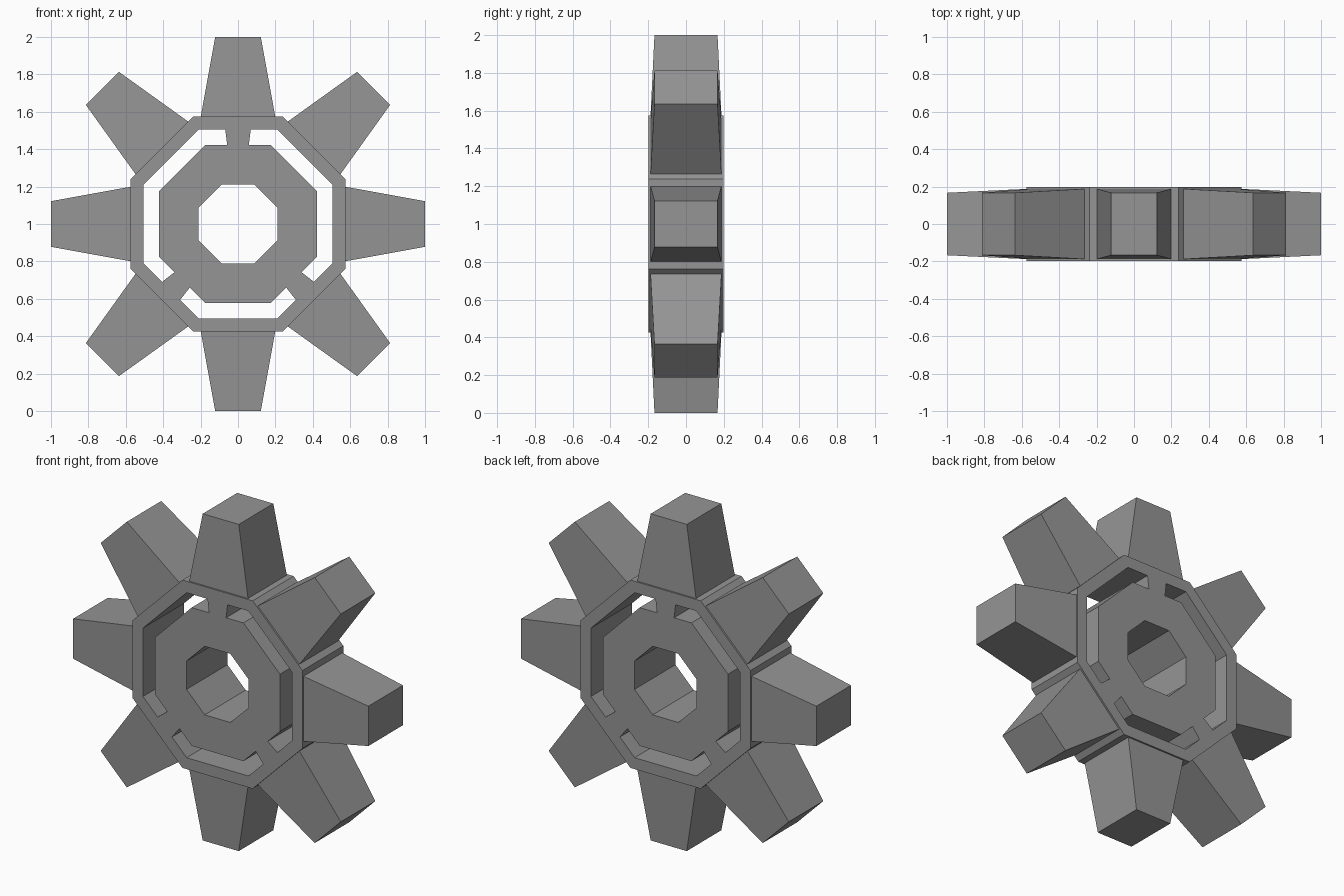
import bpy, bmesh
from math import pi, sin, cos, radians
from mathutils import Matrix, Vector

if "Cube" in bpy.data.objects:
    bpy.data.objects.remove(bpy.data.objects["Cube"])

CENTRE = Vector((0, 0, 1))

# Dark grey metal
METAL = bpy.data.materials.new("dark_grey")
METAL.diffuse_color = (0.3, 0.3, 0.3, 1)
METAL.use_nodes = True
METAL.node_tree.nodes["Principled BSDF"].inputs["Base Color"].default_value = METAL.diffuse_color


def polar(angle, r, t=0.0):
    """Point at distance r along a direction, shifted t counter-clockwise."""
    a = radians(angle)
    return (r * cos(a) - t * sin(a), r * sin(a) + t * cos(a))


def corner(angle, apothem):
    return polar(angle, apothem / cos(pi / 8))


def octagon(apothem):
    return [corner(22.5 + 45 * i, apothem) for i in range(8)]


def slot(start, end, inner=0.423, outer=0.505):
    """Window between the spokes at two angles, following the octagon."""
    corners = [start + 22.5 + 45 * i for i in range((end - start) // 45)]
    outside = ([polar(start, outer, 0.068)] + [corner(a, outer) for a in corners]
               + [polar(end, outer, -0.068)])
    inside = ([polar(start, inner, 0.058)] + [corner(a, inner) for a in corners]
              + [polar(end, inner, -0.058)])
    return outside + inside[::-1]


def extruded_plate(name, loops, half_depth):
    """Fill the outline, leave inner loops open, and extrude along y."""
    curve = bpy.data.curves.new(name + "_profile", 'CURVE')
    curve.dimensions = '2D'
    curve.fill_mode = 'BOTH'
    curve.extrude = half_depth
    for loop in loops:
        spline = curve.splines.new('POLY')
        spline.points.add(len(loop) - 1)
        for p, (x, y) in zip(spline.points, loop):
            p.co = (x, y, 0, 1)
        spline.use_cyclic_u = True
    temp = bpy.data.objects.new(name + "_profile", curve)
    bpy.context.collection.objects.link(temp)
    graph = bpy.context.evaluated_depsgraph_get()
    mesh = bpy.data.meshes.new_from_object(temp.evaluated_get(graph))
    bpy.data.objects.remove(temp)
    bm = bmesh.new()
    bm.from_mesh(mesh)
    bmesh.ops.remove_doubles(bm, verts=bm.verts, dist=1e-4)
    bmesh.ops.transform(bm, matrix=Matrix.Rotation(pi / 2, 4, 'X'), verts=bm.verts)
    finish(name, bm)


def finish(name, bm):
    bmesh.ops.recalc_face_normals(bm, faces=bm.faces)
    for f in bm.faces:
        f.smooth = False
        f.material_index = 0
    mesh = bpy.data.meshes.new(name)
    bm.to_mesh(mesh)
    bm.free()
    mesh.materials.append(METAL)
    obj = bpy.data.objects.new(name, mesh)
    obj.location = CENTRE
    bpy.context.collection.objects.link(obj)


def tooth(index):
    """Block tapering in both directions towards its tip."""
    tip, tip_width = (1.0, 0.122) if index % 2 == 0 else (1.025, 0.125)
    bm = bmesh.new()
    bmesh.ops.create_cube(bm, size=2)
    for v in bm.verts:
        r, width, depth = (tip, tip_width, 0.167) if v.co.z > 0 else (0.57, 0.2, 0.188)
        v.co = (v.co.x * width, v.co.y * depth, r)
    bmesh.ops.transform(bm, matrix=Matrix.Rotation(index * pi / 4, 4, 'Y'), verts=bm.verts)
    finish(f"tooth_{index + 1}", bm)


# Wheel body: rim, three spokes and hub with a central bore
extruded_plate("wheel_body",
               [octagon(0.575), slot(-45, 90), slot(90, 225), slot(225, 315),
                octagon(0.21)], 0.198)

# Eight teeth around the rim
for i in range(8):
    tooth(i)
